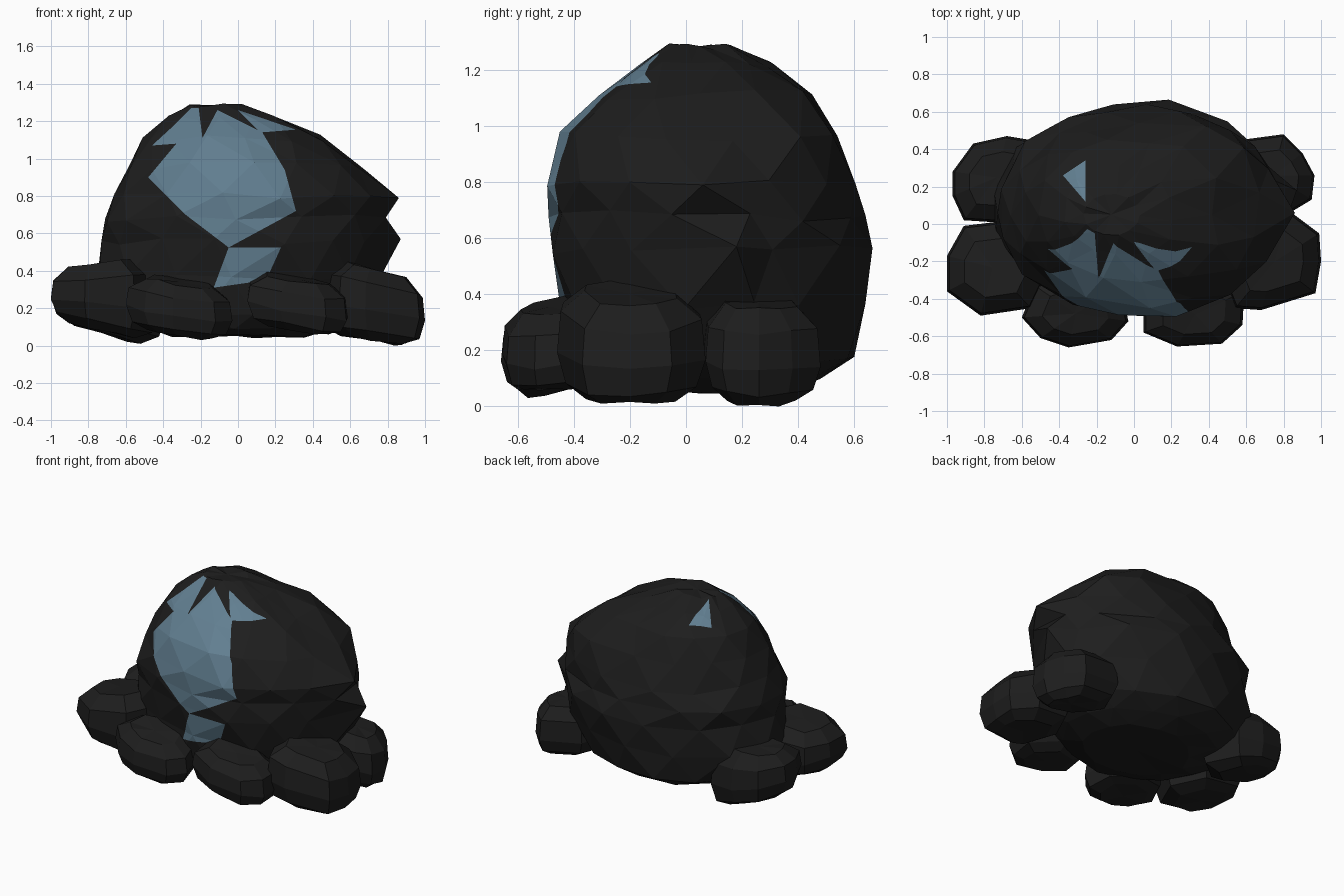
import bpy, bmesh, math, random
from mathutils import Vector

if "Cube" in bpy.data.objects:
    bpy.data.objects.remove(bpy.data.objects["Cube"])

random.seed(4)


def material(name, rgb):
    m = bpy.data.materials.new(name)
    m.diffuse_color = (*rgb, 1)
    m.use_nodes = True
    m.node_tree.nodes["Principled BSDF"].inputs["Base Color"].default_value = m.diffuse_color
    return m


COAL = material("charcoal rock", (0.0125, 0.0125, 0.0125))
BLUE = material("slate blue", (0.12, 0.21, 0.28))


def fit(vals, lo, hi):
    a, b = min(vals), max(vals)
    return [lo + (v - a) / (b - a) * (hi - lo) for v in vals]


def skin(bm, rings, stagger):
    """Join stacked rings of points into a closed faceted solid."""
    vs = [[bm.verts.new(p) for p in r] for r in rings]
    n = len(vs[0])
    for k in range(len(vs) - 1):
        lo, hi = vs[k], vs[k + 1]
        for i in range(n):
            j = (i + 1) % n
            if not stagger:
                bm.faces.new((lo[i], lo[j], hi[j], hi[i]))
            elif k % 2 == 0:      # upper ring is turned half a step ahead
                bm.faces.new((lo[i], lo[j], hi[i]))
                bm.faces.new((lo[j], hi[j], hi[i]))
            else:
                bm.faces.new((lo[i], hi[j], hi[i]))
                bm.faces.new((lo[i], lo[j], hi[j]))
    for ring in (vs[0], vs[-1]):
        c = sum((v.co for v in ring), Vector()) / n
        mid = bm.verts.new(c)
        for i in range(n):
            bm.faces.new((ring[i], ring[(i + 1) % n], mid))
    bmesh.ops.recalc_face_normals(bm, faces=bm.faces[:])


def finish(bm, name, mats):
    me = bpy.data.meshes.new(name)
    bm.to_mesh(me)
    bm.free()
    for m in mats:
        me.materials.append(m)
    bpy.context.collection.objects.link(bpy.data.objects.new(name, me))


def inside(u, v, poly):
    hit = False
    for (a, b), (c, d) in zip(poly, poly[1:] + poly[:1]):
        if (b > v) != (d > v) and u < a + (v - b) / (d - b) * (c - a):
            hit = not hit
    return hit


def paint(bm, poly, axis):
    """Cut a polygon, seen along an axis (1 front, 2 top), into the faces."""
    def facing(f):
        return f.normal.y < -0.02 if axis == 1 else f.normal.z > 0.1
    us, ws = [p[0] for p in poly], [p[1] for p in poly]
    o = 3 - axis
    for p, q in zip(poly, poly[1:] + poly[:1]):
        faces = [f for f in bm.faces if facing(f)
                 and max(v.co.x for v in f.verts) > min(us) and min(v.co.x for v in f.verts) < max(us)
                 and max(v.co[o] for v in f.verts) > min(ws) and min(v.co[o] for v in f.verts) < max(ws)]
        geom = faces + list({e for f in faces for e in f.edges}) + list({v for f in faces for v in f.verts})
        co, no = Vector((p[0], 0, 0)), Vector((q[1] - p[1], 0, 0))
        co[o], no[o] = p[1], p[0] - q[0]
        bmesh.ops.bisect_plane(bm, geom=geom, dist=1e-5, plane_co=co, plane_no=no.normalized())
        bm.normal_update()
    for f in bm.faces:
        c = f.calc_center_median()
        if facing(f) and inside(c.x, c[o], poly):
            f.material_index = 1


# Main boulder: z, x min, x max, y min, y max
sections = [
    (0.05, -0.35, 0.38, -0.25, 0.35), (0.10, -0.52, 0.52, -0.38, 0.48),
    (0.17, -0.66, 0.63, -0.42, 0.60), (0.36, -0.75, 0.75, -0.45, 0.64),
    (0.56, -0.73, 0.79, -0.475, 0.665), (0.68, -0.71, 0.79, -0.49, 0.64),
    (0.80, -0.66, 0.77, -0.495, 0.605), (0.96, -0.58, 0.67, -0.45, 0.54),
    (1.11, -0.51, 0.45, -0.31, 0.45), (1.22, -0.37, 0.20, -0.16, 0.31),
    (1.285, -0.27, 0.03, -0.06, 0.16)]
N = 14
rings = []
for k, (z, x0, x1, y0, y1) in enumerate(sections):
    xs, ys = [], []
    for i in range(N):
        a = 2 * math.pi * (i + 0.5 * (k % 2) + random.uniform(-.15, .15)) / N
        r = random.uniform(0.97, 1.02)
        deg = math.degrees(a) % 360
        if k in (7, 8) and 20 < deg < 62:       # squared shoulder at the back right
            r *= 1.1
        if k in (8, 9) and 295 < deg < 345:     # fuller crown at the front right
            r *= 1.14
        if k in (5, 6) and 280 < deg < 312:     # blunt bulge at the front
            r *= 1.03
        c, s = math.cos(a), math.sin(a)
        xs.append(r * math.copysign(abs(c) ** 0.97, c))
        ys.append(r * math.copysign(abs(s) ** 0.97, s))
    dz = 0.02 if 2 < k < 9 else 0.012
    rings.append([[x, y, z + random.uniform(-dz, dz)]
                  for x, y in zip(fit(xs, x0, x1), fit(ys, y0, y1))])
rings[4][0] = [.87, .18, .57]       # two knobs on the right side
rings[6][0] = [.86, .06, .79]
bm = bmesh.new()
skin(bm, rings, True)

# Blue mineral patches on the front and the crown
paint(bm, [(-.48, .90), (-.33, 1.08), (-.46, 1.07), (-.34, 1.18), (-.25, 1.27), (-.21, 1.27),
           (-.19, 1.11), (-.11, 1.26), (.13, 1.14), (.25, .94), (.31, .72), (-.05, .525), (-.28, .70)], 1)
paint(bm, [(-.05, .525), (.23, .525), (.15, .35), (-.13, .31)], 1)
paint(bm, [(0, 1.26), (.31, 1.155), (.12, 1.14)], 1)
paint(bm, [(-.38, .26), (-.26, .34), (-.26, .12)], 2)
finish(bm, "main_boulder", (COAL, BLUE))


# Ring of base stones: outline from above, bottom, top, sideways and forward slope,
# and how much the stone thins towards its outer end
def stone(name, outline, z0, z1, tx, ty, pinch=0.0):
    cx = sum(p[0] for p in outline) / len(outline)
    cy = sum(p[1] for p in outline) / len(outline)
    layers = [(0, .6), (.12, .88), (.4, 1), (.78, .95), (1, .62)]
    rs = [[(cx + (x - cx) * s, cy + (y - cy) * s,
            (t - .5) * (z1 - z0) * .85 * (1 - pinch * (abs(x) - abs(cx)) * s / .3)
            + (x - cx) * s * tx + (y - cy) * s * ty + random.uniform(-.01, .01))
           for x, y in outline] for t, s in layers]
    zs = fit([p[2] for r in rs for p in r], z0, z1)
    n = len(outline)
    rs = [[(x, y, zs[k * n + i]) for i, (x, y, _) in enumerate(r)] for k, r in enumerate(rs)]
    b = bmesh.new()
    skin(b, rs, False)
    finish(b, name, (COAL,))


stone("front_left_stone", [(-.60, -.50), (-.50, -.61), (-.35, -.66), (-.12, -.62), (-.03, -.52),
                           (-.07, -.34), (-.3, -.25), (-.53, -.33)], .03, .38, -.15, .15)
stone("front_right_stone", [(.05, -.36), (.05, -.58), (.23, -.655), (.47, -.64), (.58, -.54),
                            (.59, -.36), (.32, -.25)], .06, .40, -.2, .12)
stone("left_stone", [(-1, -.17), (-.91, -.01), (-.58, .03), (-.42, -.18), (-.55, -.45),
                     (-.82, -.49), (-1, -.36)], .04, .46, -.06, .0, .35)
stone("right_stone", [(.54, -.45), (.68, -.46), (.97, -.37), (1, -.2), (.99, -.05), (.83, .07),
                      (.56, .05), (.44, -.2)], .01, .46, -.2, 0, .12)
stone("back_left_stone", [(-.97, .28), (-.86, .43), (-.68, .47), (-.5, .44), (-.38, .2), (-.6, 0),
                          (-.91, .02), (-.97, .15)], .01, .43, -.12, -.05, .25)
stone("back_right_stone", [(.5, .44), (.8, .48), (.9, .38), (.965, .26), (.95, .13), (.85, .07),
                           (.56, .06), (.42, .25)], 0, .41, -.15, -.05)
